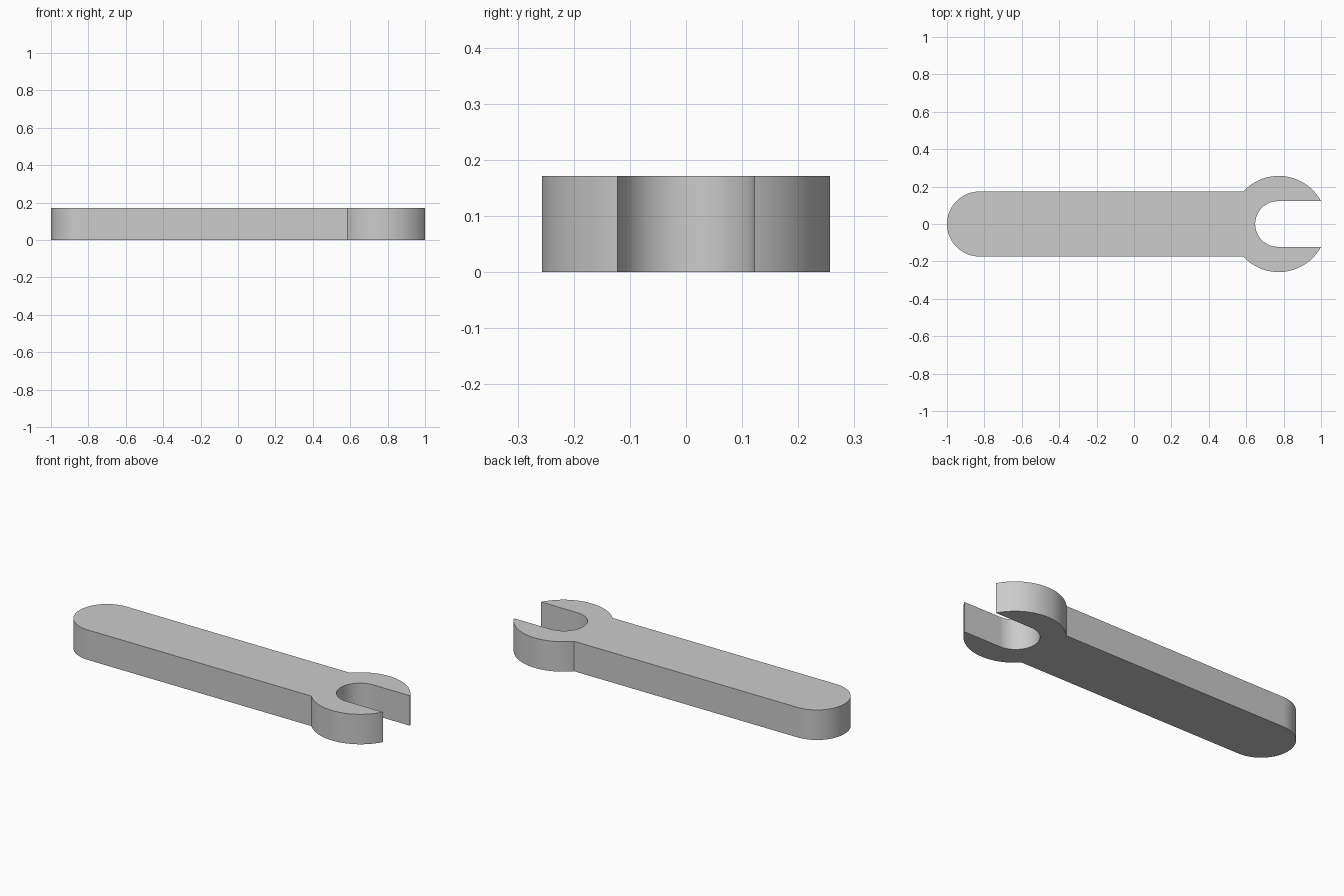
import bpy
import bmesh
from math import sin, cos, asin, acos, pi, sqrt

cube = bpy.data.objects.get("Cube")
if cube:
    bpy.data.objects.remove(cube, do_unlink=True)

# Main dimensions
THICKNESS = 0.171
HANDLE_R = 0.174
HEAD_R = 0.257
SLOT_R = 0.122
HEAD_X = 1 - sqrt(HEAD_R ** 2 - SLOT_R ** 2)
SLOT_X = 0.77
HANDLE_X = HANDLE_R - 1


def arc(cx, radius, start, end, steps):
    """Points along a circular arc centred on the x axis."""
    angles = [start + (end - start) * i / steps for i in range(steps + 1)]
    return [(cx + radius * cos(a), radius * sin(a)) for a in angles]


# Outline: rounded handle end, lower jaw, open slot, upper jaw
neck = pi - asin(HANDLE_R / HEAD_R)
tip = asin(SLOT_R / HEAD_R)
outline = arc(HANDLE_X, HANDLE_R, pi / 2, 3 * pi / 2, 40)
outline += arc(HEAD_X, HEAD_R, -neck, -tip, 32)
outline += arc(SLOT_X, SLOT_R, 3 * pi / 2, pi / 2, 40)
outline += arc(HEAD_X, HEAD_R, tip, neck, 32)

# Solid body raised from the outline
bm = bmesh.new()
base = bm.faces.new([bm.verts.new((x, y, 0)) for x, y in outline])
raised = bmesh.ops.extrude_face_region(bm, geom=[base], use_keep_orig=True)
top_verts = [v for v in raised["geom"] if isinstance(v, bmesh.types.BMVert)]
bmesh.ops.translate(bm, verts=top_verts, vec=(0, 0, THICKNESS))
bmesh.ops.recalc_face_normals(bm, faces=bm.faces)
mesh = bpy.data.meshes.new("open_end_wrench")
bm.to_mesh(mesh)
bm.free()

wrench = bpy.data.objects.new("open_end_wrench", mesh)
bpy.context.collection.objects.link(wrench)

# Plain grey metal
grey = bpy.data.materials.new("plain_grey")
grey.use_nodes = True
colour = (0.6, 0.6, 0.6, 1)
grey.diffuse_color = colour
grey.node_tree.nodes["Principled BSDF"].inputs["Base Color"].default_value = colour
mesh.materials.append(grey)

# Smooth round walls, crisp rims
bpy.ops.object.select_all(action="DESELECT")
wrench.select_set(True)
bpy.context.view_layer.objects.active = wrench
bpy.ops.object.shade_smooth_by_angle()
